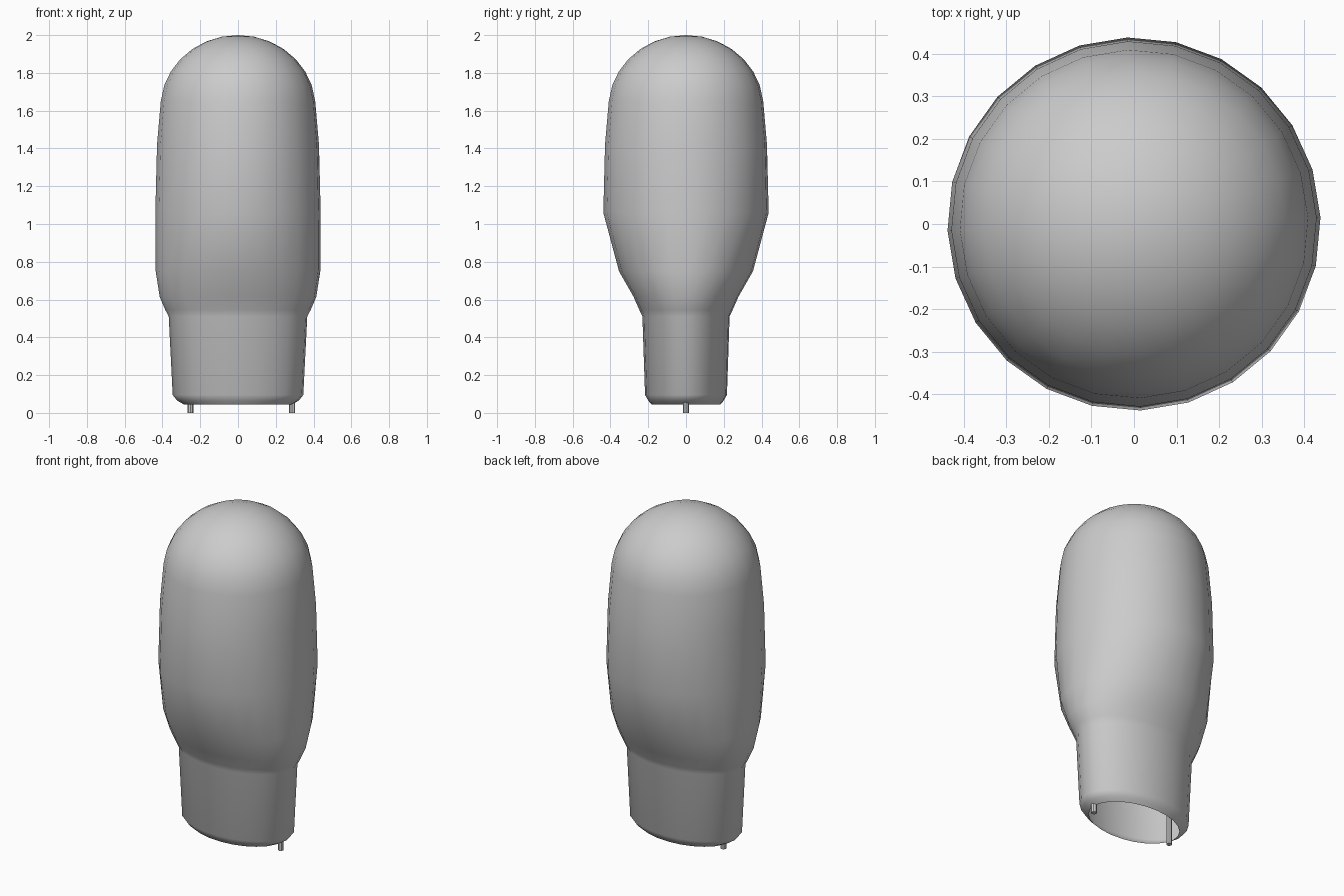
import bpy, bmesh, math
from mathutils import Vector

if "Cube" in bpy.data.objects:
    bpy.data.objects.remove(bpy.data.objects["Cube"])

SEG = 24
TWIST = math.radians(2)


def finish(name, bm, angle):
    me = bpy.data.meshes.new(name)
    bm.to_mesh(me)
    bm.free()
    ob = bpy.data.objects.new(name, me)
    bpy.context.collection.objects.link(ob)
    bpy.ops.object.select_all(action='DESELECT')
    ob.select_set(True)
    bpy.context.view_layer.objects.active = ob
    bpy.ops.object.shade_smooth_by_angle(angle=math.radians(angle))
    return ob


# Bulb shell: elliptical sections (half width x, half width y, height), open at the bottom
sections = [(0.287, 0.183, 0.045), (0.322, 0.2, 0.065), (0.346, 0.217, 0.095),
            (0.367, 0.231, 0.51), (0.385, 0.247, 0.545), (0.415, 0.278, 0.615),
            (0.436, 0.355, 0.75), (0.438, 0.438, 1.06), (0.429, 0.429, 1.42),
            (0.409, 0.409, 1.65)]

# Rounded dome sections
for i in range(1, 7):
    a = math.radians(6 + 84 * i / 7)
    r = 0.411 * math.cos(a)
    sections.append((r, r, 1.615 + 0.385 * math.sin(a)))

bm = bmesh.new()
rings = []
for rx, ry, z in sections:
    rings.append([bm.verts.new((rx * math.cos(TWIST + k * math.tau / SEG),
                                ry * math.sin(TWIST + k * math.tau / SEG), z))
                  for k in range(SEG)])
for lo, hi in zip(rings, rings[1:]):
    for k in range(SEG):
        n = (k + 1) % SEG
        bm.faces.new((lo[k], lo[n], hi[n], hi[k]))
tip = bm.verts.new((0, 0, 2.0))
for k in range(SEG):
    bm.faces.new((rings[-1][k], rings[-1][(k + 1) % SEG], tip))
finish("bulb_shell", bm, 60)


# Contact wires reaching from below the base up into the shell
def wire(name, x):
    bm = bmesh.new()
    bmesh.ops.create_cone(bm, cap_ends=True, segments=8, radius1=0.016,
                          radius2=0.016, depth=0.6)
    bmesh.ops.translate(bm, verts=bm.verts, vec=Vector((x, 0, 0.3)))
    finish(name, bm, 40)


wire("contact_wire_left", -0.252)
wire("contact_wire_right", 0.287)
